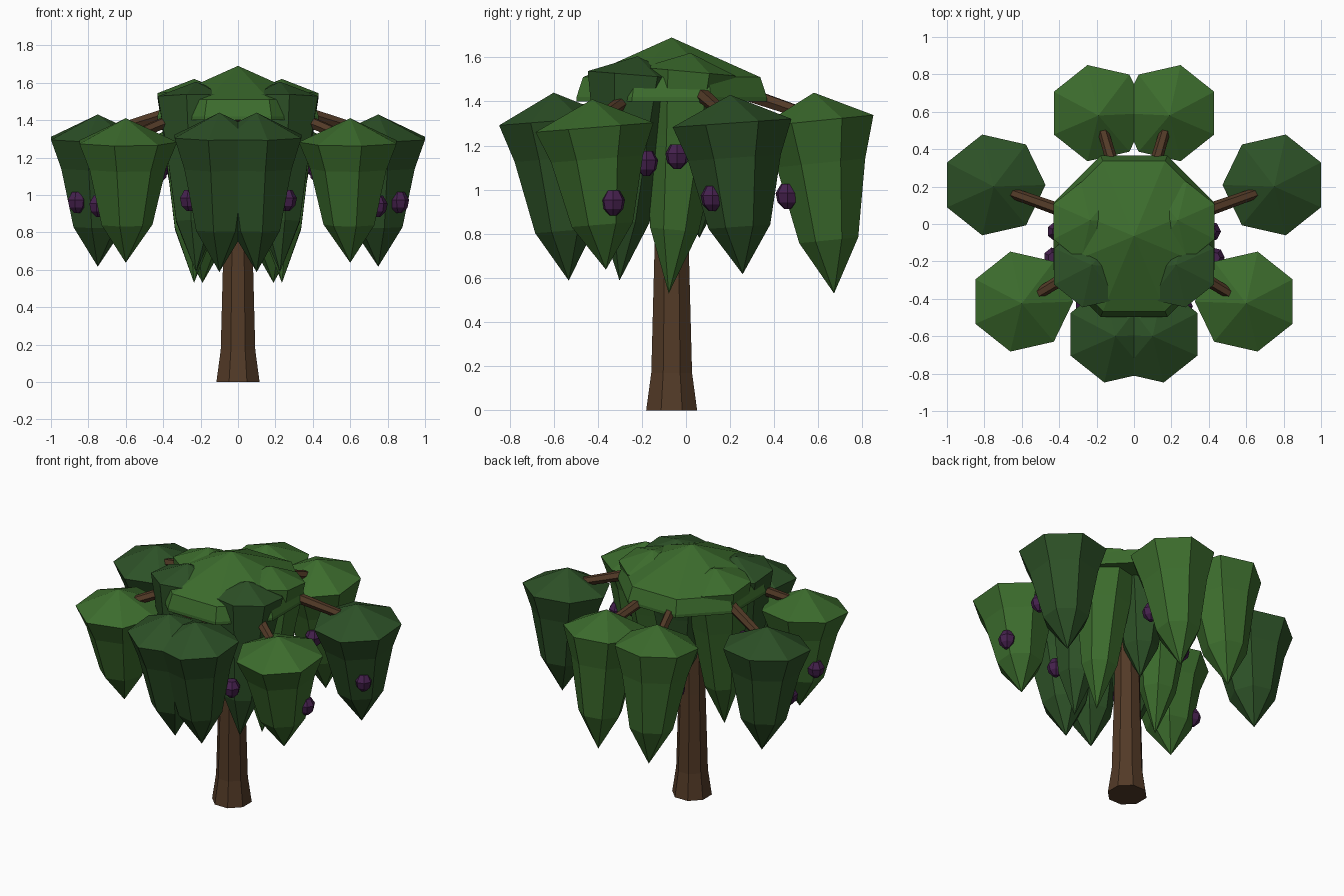
import bpy, math
from mathutils import Vector, Matrix

if "Cube" in bpy.data.objects:
    bpy.data.objects.remove(bpy.data.objects["Cube"])


def material(name, rgb):
    m = bpy.data.materials.new(name)
    m.diffuse_color = (*rgb, 1)
    m.use_nodes = True
    m.node_tree.nodes["Principled BSDF"].inputs["Base Color"].default_value = m.diffuse_color
    return m


LIGHT = material("leaf_light", (0.045, 0.15, 0.026))
DARK = material("leaf_dark", (0.026, 0.082, 0.02))
BARK = material("bark", (0.085, 0.042, 0.02))
PURPLE = material("fruit_purple", (0.06, 0.015, 0.075))


def lathe(name, profile, sides, mat, matrix, phase=0.0):
    """Faceted solid of revolution; profile is (radius, z), radius 0 makes a point."""
    verts, rings, faces = [], [], []
    for r, z in profile:
        n = sides if r > 0 else 1
        rings.append(list(range(len(verts), len(verts) + n)))
        for i in range(n):
            a = phase + 2 * math.pi * i / sides
            verts.append((r * math.cos(a), r * math.sin(a), z))
    for lo, hi in zip(rings, rings[1:]):
        for i in range(sides):
            j = (i + 1) % sides
            f = [lo[i % len(lo)], lo[j % len(lo)], hi[j % len(hi)], hi[i % len(hi)]]
            faces.append(list(dict.fromkeys(f)))
    if len(rings[0]) > 1:
        faces.append(rings[0][::-1])
    if len(rings[-1]) > 1:
        faces.append(rings[-1])
    me = bpy.data.meshes.new(name)
    me.from_pydata(verts, [], faces)
    me.materials.append(mat)
    ob = bpy.data.objects.new(name, me)
    ob.matrix_world = matrix
    bpy.context.collection.objects.link(ob)
    return ob


def leaves(name, x, y, z, length, w, drop, tilt, mat, phase):
    """Hanging cluster: low cone on top, tapering to a point below."""
    prof = [(0, -length), (0.52 * w, -0.735 * length), (0.78 * w, -0.35 * length),
            (w, -drop), (0, 0)]
    lathe(name, prof, 7, mat, Matrix.Translation((x, y, z)) @ Matrix.Rotation(tilt, 4, 'X'), phase)


CY = -0.065  # trunk axis
OCT = math.pi / 8

# Trunk, crown cap and the short cluster under its middle
lathe("trunk", [(0.125, 0), (0.1, 0.17), (0.085, 0.7), (0.07, 1.5)], 8, BARK,
      Matrix.Translation((0, CY, 0)), OCT)
lathe("crown", [(0.467, 1.4), (0.467, 1.42), (0.435, 1.51), (0, 1.69)], 8, LIGHT,
      Matrix.Translation((0, CY, 0)), OCT)
leaves("middle_leaves", 0, 0.06, 1.56, 0.78, 0.21, 0.09, 0, DARK, math.pi / 2)

# Leaf clusters: name, apex, length, width, rim drop, tilt, material, has visible branch
clusters = [
    ("back", 0.19, 0.58, 1.44, 0.915, 0.265, 0.128, 0.1, LIGHT, True),
    ("side", 0.75, 0.20, 1.43, 0.815, 0.277, 0.128, 0.07, DARK, True),
    ("front_side", 0.60, -0.425, 1.41, 0.775, 0.275, 0.128, 0.08, LIGHT, True),
    ("front", 0.10, -0.60, 1.44, 0.855, 0.265, 0.128, 0.08, DARK, True),
    ("inner_back", 0.235, 0.02, 1.62, 1.095, 0.218, 0.085, -0.09, LIGHT, False),
    ("inner_front", 0.225, -0.22, 1.605, 1.02, 0.225, 0.085, -0.08, DARK, False),
]
# Fruits on the sides of the clusters
fruits = [(0.86, 0.12, 0.96), (0.745, -0.33, 0.94), (0.43, -0.18, 1.12),
          (0.41, -0.04, 1.15), (0.25, 0.46, 0.97), (0.26, -0.44, 0.97)]

for side, s in (("right", 1), ("left", -1)):
    for name, x, y, z, length, w, drop, tilt, mat, branch in clusters:
        leaves(f"{name}_leaves_{side}", s * x, y, z, length, w, drop, tilt, mat,
               math.pi if s > 0 else 0)
        if branch:
            start, end = Vector((0, CY, 1.55)), Vector((s * x, y, z - 0.11))
            if name == "front":
                start.z = 1.45
            d = end - start
            lathe(f"{name}_branch_{side}", [(0.042, 0), (0.027, d.length)], 6, BARK,
                  Matrix.Translation(start) @ d.to_track_quat('Z', 'Y').to_matrix().to_4x4())
    for i, (x, y, z) in enumerate(fruits):
        lathe(f"fruit_{i}_{side}", [(0.016, -0.057), (0.046, -0.028), (0.055, 0.014), (0.03, 0.056)],
              7, PURPLE, Matrix.Translation((s * x, y, z)))
